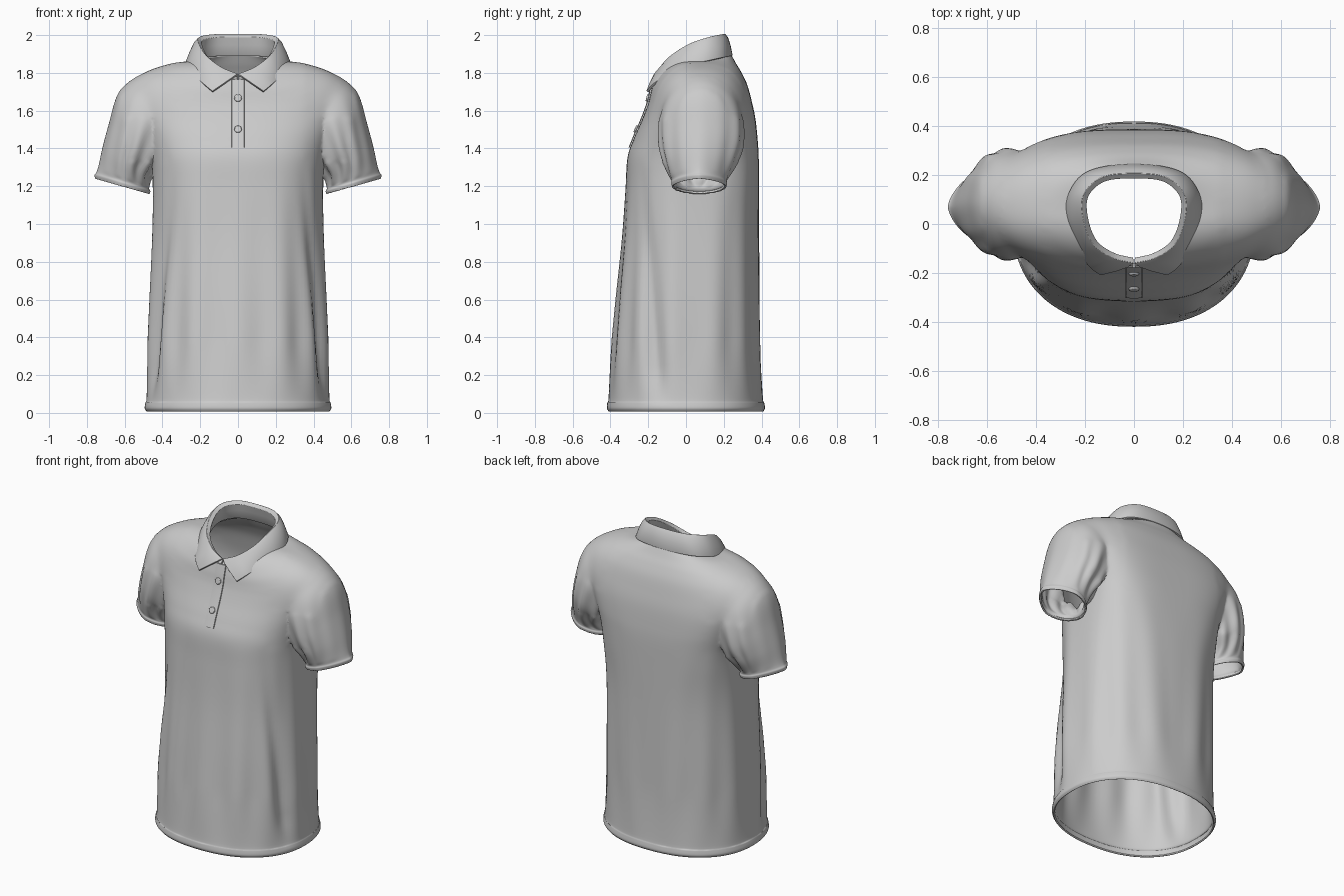
import bpy, bmesh
from math import sin, cos, pi, exp, radians, atan2
from mathutils import Vector

if "Cube" in bpy.data.objects:
    bpy.data.objects.remove(bpy.data.objects["Cube"])


def spline(rows, n):
    """Catmull-Rom through rows of numbers, n steps per span."""
    rows = [Vector(r) for r in rows]
    out = []
    for i in range(len(rows) - 1):
        p0, p1 = rows[max(i - 1, 0)], rows[i]
        p2, p3 = rows[i + 1], rows[min(i + 2, len(rows) - 1)]
        for k in range(n):
            t = k / n
            out.append(0.5 * (2 * p1 + (p2 - p0) * t + (2 * p0 - 5 * p1 + 4 * p2 - p3) * t * t
                              + (3 * p1 - p0 - 3 * p2 + p3) * t ** 3))
    return out + [rows[-1]]


def loft(name, rings, closed=True, caps=False):
    bm = bmesh.new()
    vs = [[bm.verts.new(p) for p in r] for r in rings]
    m = len(rings[0])
    for a, b in zip(vs, vs[1:]):
        for j in range(m if closed else m - 1):
            k = (j + 1) % m
            bm.faces.new((a[j], a[k], b[k], b[j]))
    if caps:
        bm.faces.new(vs[0])
        bm.faces.new(vs[-1])
    bmesh.ops.recalc_face_normals(bm, faces=bm.faces)
    me = bpy.data.meshes.new(name)
    bm.to_mesh(me)
    bm.free()
    ob = bpy.data.objects.new(name, me)
    bpy.context.collection.objects.link(ob)
    return ob


def finish(ob, angle):
    bpy.ops.object.select_all(action='DESELECT')
    ob.select_set(True)
    bpy.context.view_layer.objects.active = ob
    bpy.ops.object.shade_smooth_by_angle(angle=radians(angle))


def power(v, e):
    return abs(v) ** e * (1 if v >= 0 else -1)


# Torso: half width, front y, back y, front z, side z, back z, roundness
torso = [
    (.484, -.410, .410, .008, .008, .008, 2.25),
    (.494, -.419, .418, .025, .025, .025, 2.25),
    (.490, -.416, .414, .055, .055, .055, 2.25),
    (.484, -.409, .408, .080, .080, .080, 2.25),
    (.476, -.392, .398, .30, .30, .30, 2.3),
    (.466, -.367, .393, .60, .60, .60, 2.4),
    (.455, -.337, .389, .92, .92, .92, 2.5),
    (.452, -.320, .387, 1.18, 1.18, 1.18, 2.6),
    (.460, -.310, .385, 1.35, 1.33, 1.35, 2.6),
    (.490, -.277, .379, 1.45, 1.45, 1.45, 2.6),
    (.540, -.234, .367, 1.55, 1.57, 1.56, 2.55),
    (.580, -.207, .348, 1.62, 1.67, 1.65, 2.45),
    (.565, -.195, .325, 1.66, 1.752, 1.735, 2.35),
    (.485, -.186, .295, 1.70, 1.810, 1.80, 2.3),
    (.365, -.178, .265, 1.73, 1.848, 1.85, 2.2),
    (.248, -.168, .238, 1.765, 1.862, 1.90, 2.2),
]
profile = spline(torso, 6)
N = 120
rings = []
for a, yf, yb, zf, zs, zb, e in profile:
    ring = []
    for j in range(N):
        t = 2 * pi * j / N
        c, s = cos(t), sin(t)
        u = abs(atan2(c, -s))                       # angle away from the front
        z = zs + ((zb if s > 0 else zf) - zs) * s * s
        w = min(max((1.35 - z) / 1.0, 0), 1) * min(max((z - .04) / .35, 0), 1)
        fold = .010 * w * cos(13 * u + z) * (1 if s < 0 else .6)
        uc = radians(50 + 22 * (1.1 - z))           # long crease beside the front panel
        fold -= .022 * min(1, w * 2) * exp(-((u - uc) / .13) ** 2)
        n = e + (1.0 * exp(-((zs - 1.45) / .27) ** 2) if s > 0 else 0)   # flatter upper back
        x = (a + fold) * power(c, 2 / n)
        y = (yf + yb) / 2 + ((yb - yf) / 2 + fold) * power(s, 2 / n)
        ring.append((x, y, z))
    rings.append(ring)
shirt = loft("shirt_body", rings, caps=True)

# Sleeves: outer x, z, inner x, z, half depth, centre y
sleeve = [
    (.400, 1.785, .28, 1.42, .16, .075),
    (.490, 1.795, .33, 1.38, .195, .08),
    (.580, 1.757, .35, 1.35, .218, .08),
    (.642, 1.675, .38, 1.32, .226, .08),
    (.684, 1.530, .42, 1.28, .218, .08),
    (.716, 1.410, .46, 1.24, .188, .075),
    (.738, 1.310, .47, 1.205, .157, .07),
    (.749, 1.275, .470, 1.186, .146, .07),
    (.759, 1.260, .464, 1.173, .148, .07),
    (.757, 1.240, .468, 1.158, .144, .07),
]
path = spline(sleeve, 6)
for side in (1, -1):
    rings = []
    for i, (ox, oz, ix, iz, hw, cy) in enumerate(path):
        v = i / (len(path) - 1)
        amp = .075 * sin(pi * min(max((v - .2) / .55, 0), 1))
        ring = []
        for j in range(84):
            t = 2 * pi * j / 84
            inner = (1 - cos(t)) / 2                # creases gather near the underarm
            k = 1 + amp * (inner ** .8) * sin(11 * abs(t - pi) + 9 * v)
            point = 1 + .4 * max(0, v - .2) * (cos(t) > 0)   # pinched outer fold of the cuff
            c, s = cos(t) * k, power(sin(t), point) * k
            if cos(t) > 0:
                c = power(cos(t), point) * k
            ring.append((side * ((ox + ix) / 2 + (ox - ix) / 2 * c), cy + hw * s,
                         (oz + iz) / 2 + (oz - iz) / 2 * c))
        rings.append(ring)
    part = loft("sleeve_helper", rings, caps=True)
    mod = shirt.modifiers.new("join_sleeve", 'BOOLEAN')
    mod.operation, mod.solver, mod.object = 'UNION', 'EXACT', part
    bpy.context.view_layer.objects.active = shirt
    bpy.ops.object.modifier_apply(modifier=mod.name)
    bpy.data.objects.remove(part)

# Open the neck, hem and cuffs, and soften the armhole seams
bm = bmesh.new()
bm.from_mesh(shirt.data)
bmesh.ops.delete(bm, geom=[f for f in bm.faces if len(f.verts) > 40], context='FACES')
bmesh.ops.remove_doubles(bm, verts=bm.verts, dist=.002)
for steps, reach, low in ((5, .57, 1.33), (14, .62, 1.56)):
    near = [v for v in bm.verts if .36 < abs(v.co.x) < reach and v.co.z > low and not v.is_boundary]
    for _ in range(steps):
        bmesh.ops.smooth_vert(bm, verts=near, factor=.5, use_axis_x=True, use_axis_y=True,
                              use_axis_z=True)
bm.to_mesh(shirt.data)
bm.free()
mod = shirt.modifiers.new("cloth", 'SOLIDIFY')
mod.thickness, mod.offset = .010, -1
finish(shirt, 60)

# Collar: fold line x y z, then lower outer edge x y z, front centre to back centre
half = [
    (.004, -.158, 1.790, .135, -.204, 1.700),
    (.090, -.136, 1.825, .182, -.168, 1.740),
    (.168, -.080, 1.885, .235, -.085, 1.790),
    (.207, .020, 1.948, .272, .020, 1.838),
    (.205, .120, 1.983, .258, .130, 1.866),
    (.130, .190, 1.998, .180, .212, 1.884),
    (.000, .206, 2.000, .000, .240, 1.890),
]
full = half + [(-r[0], r[1], r[2], -r[3], r[4], r[5]) for r in reversed(half[:-1])]
rings = []
for r in spline(full, 8):
    top, low = Vector(r[:3]), Vector(r[3:])
    inward = Vector((-top.x, .04 - top.y, 0)).normalized()
    drop = .03 + .08 * min(1, max(0, (top.z - 1.79) / .15))
    rim = top + inward * .014 - Vector((0, 0, .012))
    foot = top - inward * .012 - Vector((0, 0, drop))
    mid = top.lerp(low, .5) - inward * .006
    rings.append([foot, foot.lerp(rim, .6), rim, top, top.lerp(low, .15) - inward * .006, mid, low])
collar = loft("collar", rings, closed=False)
mod = collar.modifiers.new("cloth", 'SOLIDIFY')
mod.thickness, mod.offset = .014, 0
mod = collar.modifiers.new("soft_edge", 'BEVEL')
mod.width, mod.segments, mod.angle_limit = .004, 2, radians(60)
finish(collar, 60)

# Button placket laid along the chest line
chest = [(p[1], p[3]) for p in profile if 1.395 < p[3] < 1.768]
rings = [[(-.036, y + .006, z), (-.033, y - .006, z), (0, y - .009, z),
          (.033, y - .006, z), (.036, y + .006, z)] for y, z in chest]
placket = loft("placket", rings, caps=True)
finish(placket, 60)

# Buttons
for i, bz in enumerate((1.665, 1.51)):
    k = min(range(1, len(chest) - 1), key=lambda q: abs(chest[q][1] - bz))
    dy, dz = chest[k + 1][0] - chest[k - 1][0], chest[k + 1][1] - chest[k - 1][1]
    normal = Vector((0, -dz, dy))
    bpy.ops.mesh.primitive_cylinder_add(vertices=24, radius=.02, depth=.014,
                                        location=(0, chest[k][0] - .010, chest[k][1]),
                                        rotation=normal.to_track_quat('Z', 'Y').to_euler())
    button = bpy.context.object
    button.name = "button_%d" % (i + 1)
    mod = button.modifiers.new("round_rim", 'BEVEL')
    mod.width, mod.segments = .005, 2
    finish(button, 60)
